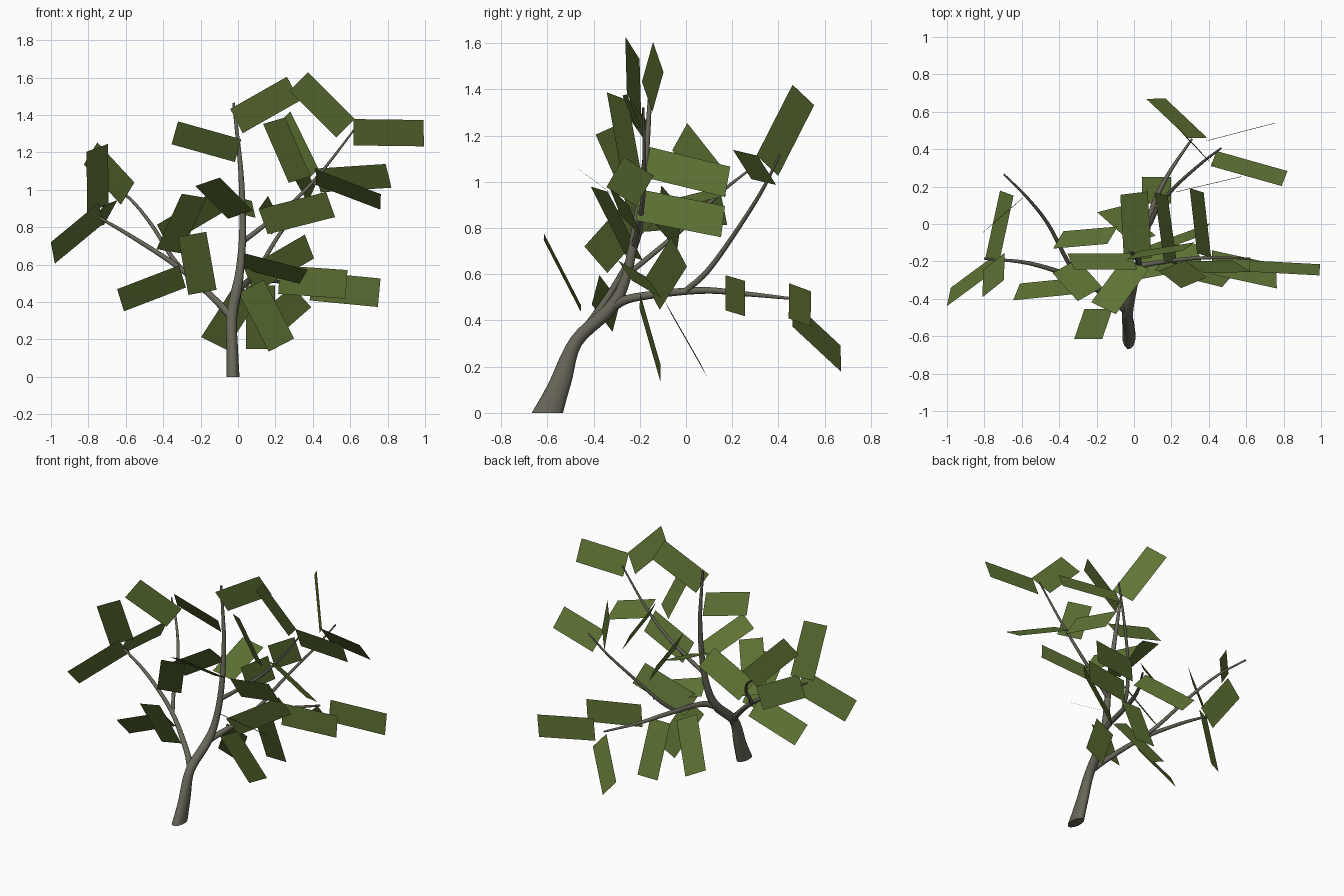
import bpy, bmesh, math
from mathutils import Vector


def material(name, rgb):
    m = bpy.data.materials.new(name)
    m.diffuse_color = (*rgb, 1)
    return m


BARK = material("grey_brown_bark", (0.14, 0.135, 0.10))
LEAF = material("olive_green_leaf", (0.115, 0.175, 0.035))


def finish(bm, name, mat):
    me = bpy.data.meshes.new(name)
    bm.to_mesh(me)
    bm.free()
    me.materials.append(mat)
    ob = bpy.data.objects.new(name, me)
    bpy.context.collection.objects.link(ob)
    return ob


def spline(pts, steps=5):
    """Smooth path through (x, y, z, radius) points."""
    p = [Vector(q) for q in pts]
    p = [2 * p[0] - p[1]] + p + [2 * p[-1] - p[-2]]
    out = []
    for i in range(1, len(p) - 2):
        a, b, c, d = p[i - 1:i + 3]
        for s in range(steps):
            t = s / steps
            out.append(0.5 * (2 * b + (c - a) * t + (2 * a - 5 * b + 4 * c - d) * t * t
                              + (3 * b - a - 3 * c + d) * t ** 3))
    return out + [p[-2]]


def branch(name, pts, sides=10, flare=False):
    path = spline(pts)
    ref = (path[-1] - path[0]).to_3d().orthogonal()
    bm = bmesh.new()
    rings = []
    for i, q in enumerate(path):
        t = (path[min(i + 1, len(path) - 1)] - path[max(i - 1, 0)]).to_3d().normalized()
        u = (ref - t * ref.dot(t)).normalized()
        v = t.cross(u)
        ring = []
        for k in range(sides):
            a = 2 * math.pi * k / sides
            off = (u * math.cos(a) + v * math.sin(a)) * q[3]
            if flare:  # widen the foot front to back and cut it level
                f = max(0, 1 - q[2] / 0.3)
                off.y *= 1 + 1.1 * f
                off.z *= 1 - f
            ring.append(bm.verts.new(q.to_3d() + off))
        rings.append(ring)
    for r0, r1 in zip(rings, rings[1:]):
        for k in range(sides):
            n = (k + 1) % sides
            bm.faces.new((r0[k], r0[n], r1[n], r1[k])).smooth = True
    bm.faces.new(rings[0][::-1])
    bm.faces.new(rings[-1])
    finish(bm, name, BARK)


def leaves(name, specs, width=0.153):
    """Flat rectangular leaf cards: start, end, roll about the length."""
    bm = bmesh.new()
    for start, end, roll in specs:
        s, e, r = Vector(start), Vector(end), math.radians(roll)
        d = (e - s).normalized()
        h = d.cross(Vector((0, 0, 1))).normalized()
        side = (h * math.cos(r) + h.cross(d) * math.sin(r)) * width / 2
        bm.faces.new([bm.verts.new(c) for c in (s + side, e + side, e - side, s - side)])
    finish(bm, name, LEAF)


# Trunk and limbs
branch("trunk", [(-.027, -.6, 0, .036), (-.03, -.545, .13, .032), (-.035, -.475, .31, .03),
                 (-.01, -.33, .45, .029), (.01, -.265, .57, .023), (.025, -.22, .78, .019),
                 (.015, -.175, 1.1, .014), (-.024, -.15, 1.465, .007)], 12, True)
branch("back_limb", [(-.01, -.32, .46, .022), (.04, -.22, .5, .018), (.09, .06, .53, .015),
                     (.18, .26, .515, .011), (.31, .455, .495, .006)])
branch("back_right_limb", [(.085, .0, .53, .013), (.13, .09, .61, .012), (.22, .2, .76, .01),
                           (.36, .325, .955, .008), (.465, .405, 1.115, .005)])
branch("right_limb", [(.022, -.225, .72, .014), (.14, -.205, .81, .012), (.3, -.185, .94, .01),
                      (.45, -.18, 1.1, .008), (.62, -.185, 1.32, .005)])
branch("left_limb", [(-.035, -.47, .32, .022), (-.12, -.4, .41, .018), (-.31, -.29, .58, .014),
                     (-.56, -.21, .745, .011), (-.8, -.185, .885, .006)])
branch("back_left_limb", [(-.29, -.3, .565, .012), (-.36, -.19, .65, .012), (-.46, .0, .81, .01),
                          (-.57, .14, .945, .008), (-.695, .265, 1.045, .005)])

# Leaf groups
leaves("crown_leaves", [
    ((-.008, -.168, 1.368), (.295, -.12, 1.54), 77),
    ((-.338, -.2, 1.305), (0, -.2, 1.21), 56),
    ((-.163, -.45, 1.043), (.013, -.21, .868), 20),
    ((.02, -.19, .87), (0, .165, .96), -15),
    ((.02, -.23, .622), (.35, -.17, .535), 30),
])
leaves("right_leaves", [
    ((.325, -.232, 1.58), (.575, -.225, 1.33), 65),
    ((.618, -.225, 1.308), (.993, -.245, 1.303), 67),
    ((.193, -.297, 1.37), (.33, -.24, 1.055), 32),
    ((.418, -.205, 1.067), (.762, -.28, .936), 35),
    ((.135, -.22, .83), (.495, -.31, .922), 65),
    ((.195, -.208, .9), (.145, .16, .828), -64),
    ((.375, -.168, 1.085), (.335, .18, 1.0), -62),
])
leaves("back_right_leaves", [
    ((.238, .508, 1.376), (.388, .352, 1.07), 88),
    ((.426, .35, 1.05), (.805, .243, 1.075), 56),
    ((.22, .17, .52), (.58, .255, .495), 89),
])
leaves("back_leaves", [
    ((.39, .445, .485), (.755, .54, .45), 89),
    ((.34, .46, .43), (.117, .67, .235), -62),
    ((.12, .11, .49), (.12, .25, .15), 0),
    ((.05, -.08, .46), (-.13, .08, .18), -42),
    ((.07, -.2, .484), (.232, -.11, .17), 65),
    ((.06, -.148, .51), (.382, -.03, .697), 72),
])
leaves("left_leaves", [
    ((-.235, -.375, .968), (-.37, -.225, .672), -15),
    ((-.245, -.615, .762), (-.19, -.455, .452), 22),
    ((-.297, -.33, .537), (-.628, -.363, .41), -56),
    ((-.733, -.2, .875), (-.99, -.39, .663), -64),
    ((-.75, -.2, .9), (-.752, -.345, 1.225), -42),
    ((-.757, -.19, .85), (-.68, .165, .88), 60),
])
leaves("back_left_leaves", [
    ((-.405, -.085, .76), (-.115, -.06, .93), 55),
    ((-.59, .143, .98), (-.788, -.027, 1.195), 89),
])
